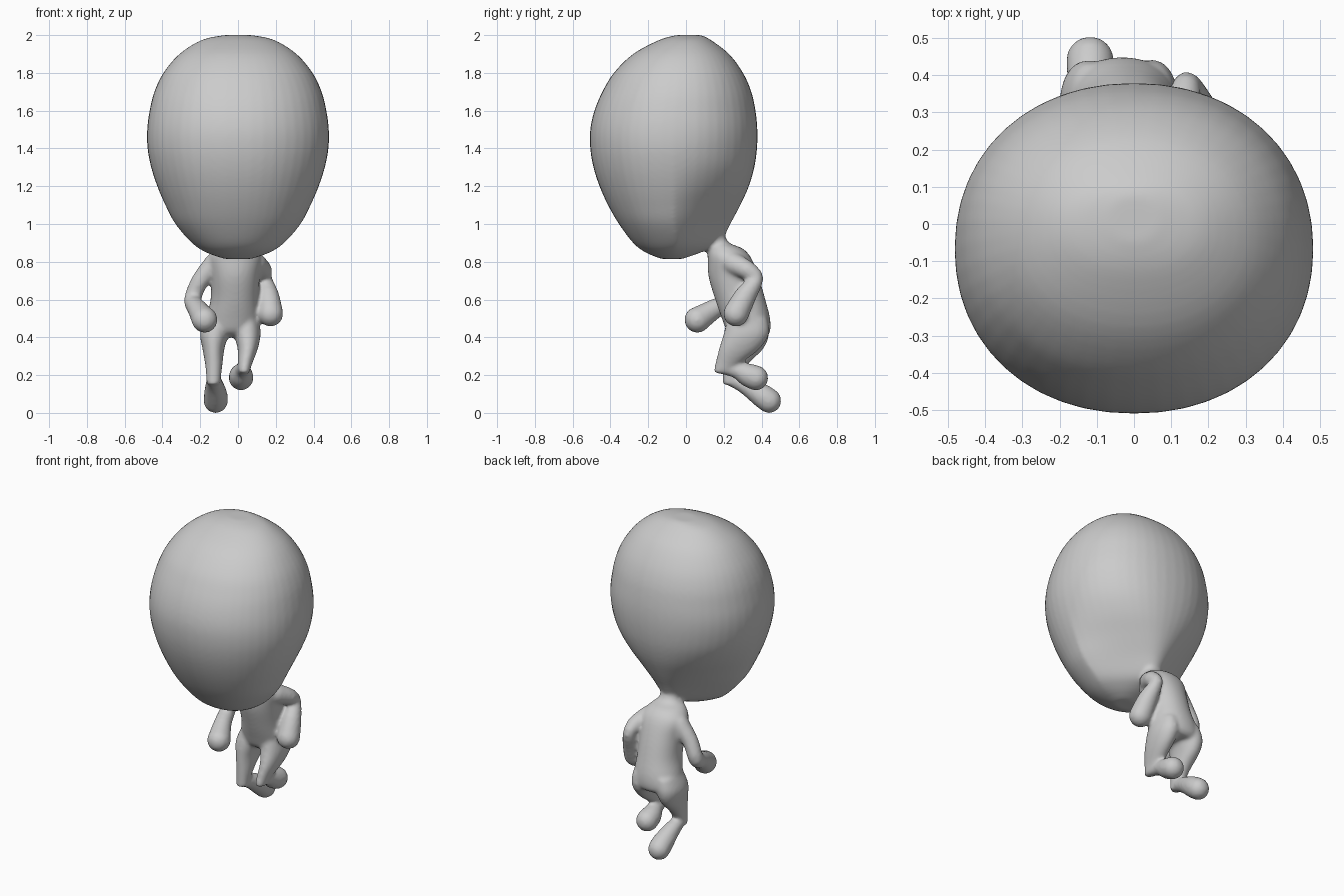
import bpy, bmesh
from math import sin, cos, pi, copysign
from mathutils import Vector

cube = bpy.data.objects.get("Cube")
if cube:
    bpy.data.objects.remove(cube)

grey = bpy.data.materials.new("plain grey")
grey.use_nodes = True
colour = (0.6, 0.6, 0.6, 1)
grey.diffuse_color = colour
grey.node_tree.nodes["Principled BSDF"].inputs["Base Color"].default_value = colour

SIDES = 48
SQUARENESS = 0.94


def smooth_rows(rows, steps=4):
    """Catmull-Rom interpolation between the profile rows."""
    out = []
    for i in range(len(rows) - 1):
        quad = list(zip(rows[max(i - 1, 0)], rows[i], rows[i + 1], rows[min(i + 2, len(rows) - 1)]))
        for s in range(steps):
            t = s / steps
            out.append([b + t * ((c - a) + t * ((2 * a - 5 * b + 4 * c - d)
                        + t * (3 * b - a - 3 * c + d))) / 2 for a, b, c, d in quad])
    return out + [rows[-1]]


def rounded(value):
    return copysign(abs(value) ** SQUARENESS, value)


def loft(bm, rows):
    """Closed stack of level rings: z, front y, back y, low x, high x, back taper."""
    rings = []
    for z, front, back, low, high, taper in smooth_rows(rows):
        ring = []
        for k in range(SIDES):
            a = 2 * pi * k / SIDES
            pinch = 1 - taper * max(0, cos(a))
            x = (low + high) / 2 + (high - low) / 2 * rounded(sin(a)) * pinch
            y = (front + back) / 2 + (back - front) / 2 * rounded(cos(a))
            ring.append(bm.verts.new((x, y, z)))
        rings.append(ring)
    faces = [bm.faces.new(rings[0]), bm.faces.new(rings[-1])]
    for r, s in zip(rings, rings[1:]):
        for k in range(SIDES):
            n = (k + 1) % SIDES
            faces.append(bm.faces.new((r[k], r[n], s[n], s[k])))
    bmesh.ops.recalc_face_normals(bm, faces=faces)


def limb(bm, joints):
    """Rounded tapering tube through joints: x, y, z, radius."""
    dots = smooth_rows(joints, 3)
    for i, (x, y, z, r) in enumerate(dots):
        ball = bmesh.ops.create_uvsphere(bm, u_segments=20, v_segments=12, radius=r)
        bmesh.ops.translate(bm, verts=ball["verts"], vec=(x, y, z))
        if i:
            end, start = Vector((x, y, z)), Vector(dots[i - 1][:3])
            turn = (end - start).to_track_quat("Z", "Y").to_matrix().to_4x4()
            turn.translation = (start + end) / 2
            bmesh.ops.create_cone(bm, cap_ends=True, segments=20, radius1=dots[i - 1][3],
                                  radius2=r, depth=(end - start).length, matrix=turn)


bm = bmesh.new()

# Head: large egg narrowing towards the neck at the back
head = [
    (2.0, -.05, .08, .07, 0), (1.975, -.14, .13, .19, 0), (1.9, -.28, .228, .31, 0),
    (1.8, -.382, .302, .395, 0), (1.7, -.443, .346, .443, 0), (1.6, -.485, .368, .468, 0),
    (1.5, -.507, .378, .481, 0), (1.4, -.507, .376, .479, .03), (1.3, -.49, .362, .46, .08),
    (1.2, -.458, .333, .428, .2), (1.1, -.413, .288, .385, .38), (1.0, -.355, .235, .332, .55),
    (.9, -.28, .18, .245, .65), (.85, -.215, .08, .17, .4), (.815, -.13, -.02, .07, 0),
]
loft(bm, [(z, f, b, -w, w, t) for z, f, b, w, t in head])

# Neck and torso
loft(bm, [
    (1.02, .08, .21, -.06, .06, 0), (.95, .125, .205, -.055, .055, 0),
    (.9, .115, .23, -.07, .06, 0), (.87, .115, .3, -.12, .09, 0),
    (.82, .115, .345, -.155, .125, 0), (.72, .12, .385, -.145, .115, 0),
    (.6, .155, .42, -.145, .11, 0), (.5, .19, .445, -.17, .115, 0),
    (.43, .22, .445, -.18, .11, 0), (.4, .27, .42, -.13, .06, 0),
])

# Thighs, each narrowing to its knee
loft(bm, [
    (.5, .22, .43, -.17, -.05, 0), (.42, .2, .44, -.2, -.05, 0),
    (.34, .195, .41, -.188, -.072, 0), (.25, .195, .32, -.173, -.083, 0),
    (.15, .195, .265, -.165, -.095, 0),
])
loft(bm, [
    (.5, .22, .43, -.01, .11, 0), (.42, .2, .44, -.02, .12, 0),
    (.34, .175, .39, -.002, .105, 0), (.26, .155, .29, 0, .075, 0),
    (.21, .145, .23, .005, .06, 0),
])

# Lower legs and feet, folded backwards
limb(bm, [(-.13, .23, .18, .035), (-.125, .31, .15, .048), (-.118, .4, .093, .063), (-.118, .44, .064, .065)])
limb(bm, [(.03, .19, .235, .03), (.025, .27, .225, .043), (.017, .33, .2, .062), (.016, .37, .185, .066)])

# Arms: right reaches forward, left is drawn back
limb(bm, [(-.12, .24, .79, .06), (-.2, .24, .7, .047), (-.24, .24, .6, .046),
          (-.215, .15, .55, .053), (-.177, .06, .493, .069)])
limb(bm, [(.09, .25, .79, .06), (.13, .325, .755, .05), (.142, .372, .71, .038),
          (.16, .315, .62, .058), (.172, .265, .525, .068)])

# Fuse everything into one soft skin
mesh = bpy.data.meshes.new("figure_body")
bm.to_mesh(mesh)
bm.free()
mesh.materials.append(grey)
figure = bpy.data.objects.new("figure_body", mesh)
bpy.context.collection.objects.link(figure)
remesh = figure.modifiers.new("fuse", "REMESH")
remesh.mode = "VOXEL"
remesh.voxel_size = 0.011
remesh.use_smooth_shade = True
soften = figure.modifiers.new("soften", "SMOOTH")
soften.factor = 0.5
soften.iterations = 7
